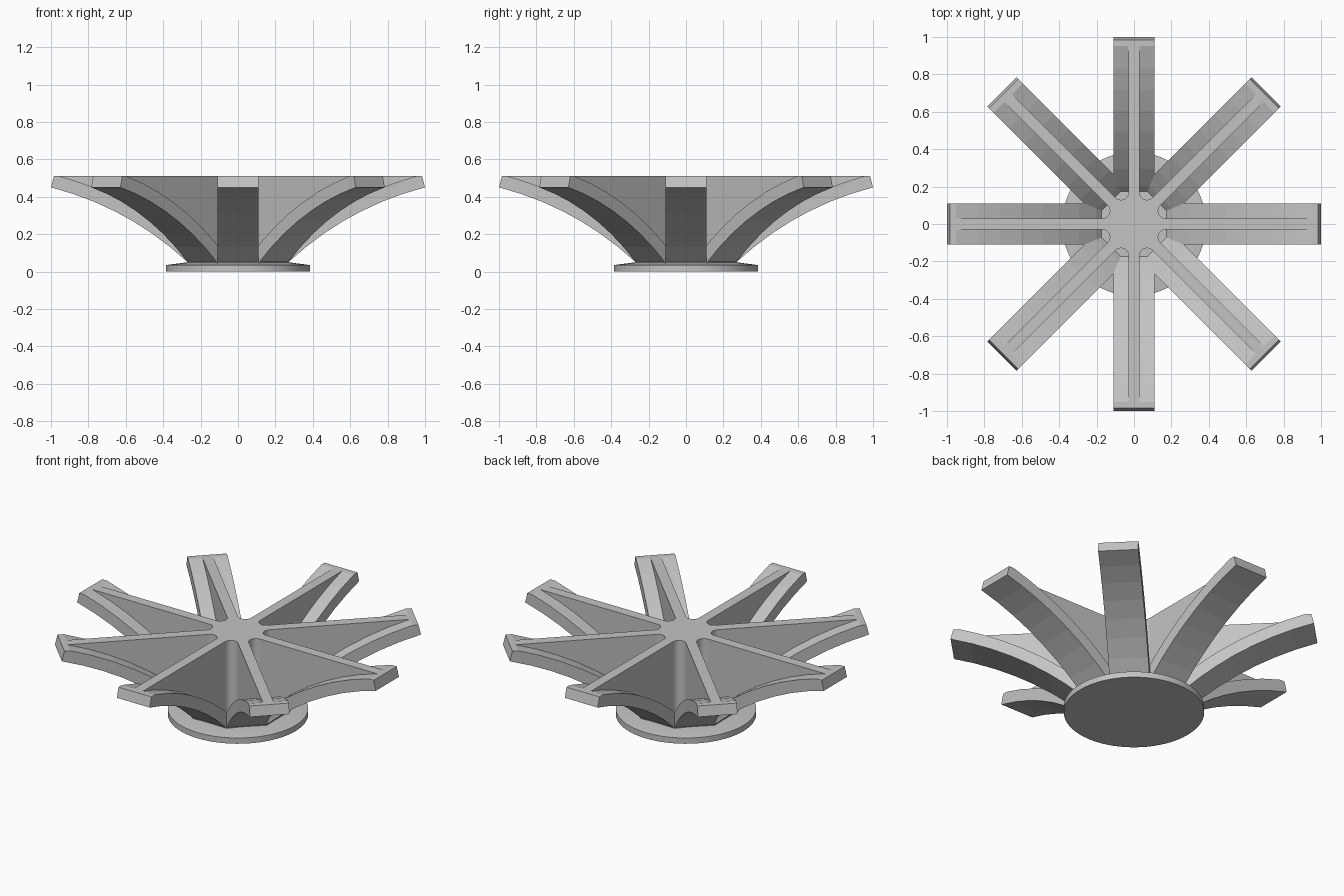
import bpy, bmesh, math
from mathutils import Matrix, Vector

default = bpy.data.objects.get("Cube")
if default:
    bpy.data.objects.remove(default)

ARMS = 8
TOP = 0.51            # height of the flat upper rim
ARM_HALF = 0.11       # half width of the curved flange
WEB_HALF = 0.03       # half width of the upright web
ARC_R, ARC_C = 1.67, Vector((1.412, -1.168))

grey = bpy.data.materials.new("plain_grey")
grey.use_nodes = True
colour = (0.55, 0.55, 0.55, 1)
grey.diffuse_color = colour
grey.node_tree.nodes["Principled BSDF"].inputs["Base Color"].default_value = colour


def prism(name, outline, offset, spin=0.0, smooth=False):
    """Extrude a closed 3D outline by an offset vector and turn it about z."""
    bm = bmesh.new()
    face = bm.faces.new([bm.verts.new(p) for p in outline])
    ext = bmesh.ops.extrude_face_region(bm, geom=[face], use_keep_orig=True)
    verts = [g for g in ext["geom"] if isinstance(g, bmesh.types.BMVert)]
    bmesh.ops.translate(bm, verts=verts, vec=offset)
    bmesh.ops.rotate(bm, verts=bm.verts, cent=(0, 0, 0),
                     matrix=Matrix.Rotation(spin, 3, "Z"))
    bmesh.ops.recalc_face_normals(bm, faces=bm.faces)
    return finish(name, bm, smooth)


def finish(name, bm, smooth):
    mesh = bpy.data.meshes.new(name)
    bm.to_mesh(mesh)
    bm.free()
    mesh.materials.append(grey)
    obj = bpy.data.objects.new(name, mesh)
    bpy.context.collection.objects.link(obj)
    if smooth:
        bpy.ops.object.select_all(action="DESELECT")
        obj.select_set(True)
        bpy.context.view_layer.objects.active = obj
        bpy.ops.object.shade_smooth_by_angle(angle=math.radians(30))
    return obj


def arc(radius, start, end, steps):
    """Points (r, z) on the sweeping arm curve, by slope angle in degrees."""
    pts = []
    for i in range(steps + 1):
        a = math.radians(start + (end - start) * i / steps)
        pts.append(ARC_C + radius * Vector((-math.sin(a), math.cos(a))))
    return pts


# Arm profiles in (r, z)
flange = ([Vector((0.165, 0.04)), Vector((0.27, 0.04))]
          + arc(ARC_R, 43, 14.3, 7)
          + [Vector((0.985, TOP))]
          + arc(ARC_R + 0.07, 15.34, 44.1, 7))
hub_r = (WEB_HALF + 0.04) / math.tan(math.pi / ARMS)
web = ([Vector((hub_r, TOP)), Vector((0.952, TOP))]
       + arc(ARC_R + 0.03, 15.5, 43, 7)
       + [Vector((hub_r, 0.04))])

# Radial arms: curved flange below, upright web above
for n in range(ARMS):
    turn = n * 2 * math.pi / ARMS
    for label, profile, half in (("arm_flange", flange, ARM_HALF),
                                 ("arm_web", web, WEB_HALF)):
        prism(f"{label}_{n + 1}", [(p.x, -half, p.y) for p in profile],
              (0, 2 * half, 0), turn)

# Hub: rounded hollows between neighbouring webs
outline = []
fillet = 0.04
span = math.pi - 2 * math.pi / ARMS
for n in range(ARMS):
    mid = (n + 0.5) * 2 * math.pi / ARMS
    centre = Vector((math.cos(mid), math.sin(mid))) * math.hypot(hub_r, WEB_HALF + fillet)
    for i in range(11):
        a = mid + math.pi + span * (0.5 - i / 10)
        outline.append((centre.x + fillet * math.cos(a),
                        centre.y + fillet * math.sin(a), 0.04))
prism("hub", outline, (0, 0, TOP - 0.04), smooth=True)

# Base disc with a shallow sloped top
bm = bmesh.new()
rings = []
for radius, z in ((0.385, 0), (0.385, 0.035), (0.27, 0.05)):
    ring = bmesh.ops.create_circle(bm, segments=64, radius=radius,
                                   matrix=Matrix.Translation((0, 0, z)))["verts"]
    rings.append(ring)
for low, high in zip(rings, rings[1:]):
    for i in range(64):
        j = (i + 1) % 64
        bm.faces.new((low[i], low[j], high[j], high[i]))
bm.faces.new(rings[0])
bm.faces.new(rings[-1])
bmesh.ops.recalc_face_normals(bm, faces=bm.faces)
finish("base_disc", bm, True)
